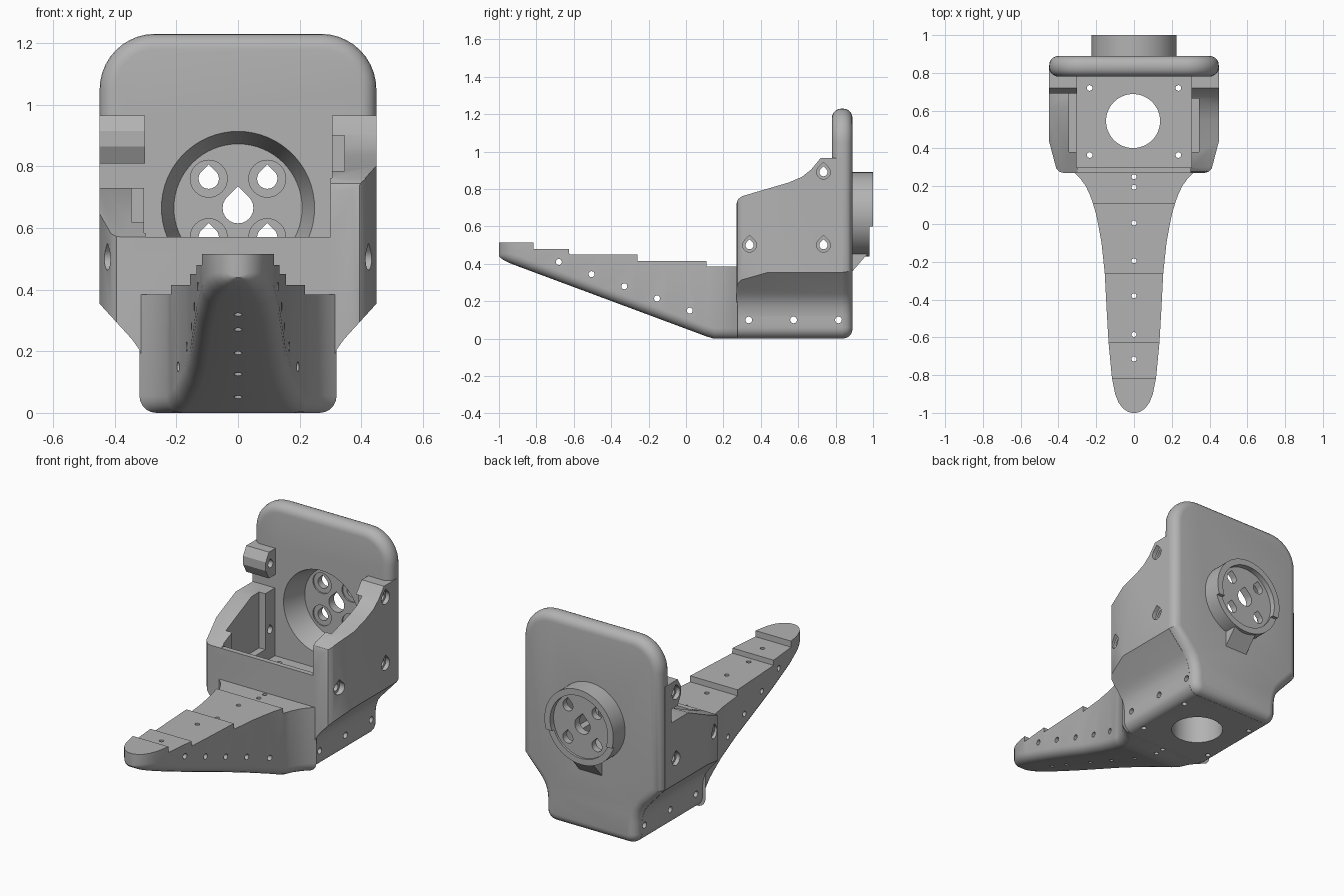
import bpy, bmesh, math
from mathutils import Vector

if "Cube" in bpy.data.objects:
    bpy.data.objects.remove(bpy.data.objects["Cube"])

grey = bpy.data.materials.new("plain_grey")
grey.diffuse_color = (0.45, 0.45, 0.45, 1)
grey.use_nodes = True
grey.node_tree.nodes["Principled BSDF"].inputs["Base Color"].default_value = grey.diffuse_color


def finish(name, bm):
    bmesh.ops.recalc_face_normals(bm, faces=bm.faces[:])
    me = bpy.data.meshes.new(name)
    bm.to_mesh(me)
    bm.free()
    me.materials.append(grey)
    ob = bpy.data.objects.new(name, me)
    bpy.context.collection.objects.link(ob)
    return ob


def place(axis, p, t):
    return {"X": (t, p[0], p[1]), "Y": (p[0], t, p[1]), "Z": (p[0], p[1], t)}[axis]


def prism(name, axis, pts, a, b, bevel=0, pts2=None):
    """Extrude an outline along an axis, optionally rounding both rims or tapering."""
    bm = bmesh.new()
    lo = [bm.verts.new(place(axis, p, a)) for p in pts]
    hi = [bm.verts.new(place(axis, p, b)) for p in (pts2 or pts)]
    caps = [bm.faces.new(lo), bm.faces.new(hi)]
    n = len(pts)
    for i in range(n):
        bm.faces.new((lo[i], lo[(i + 1) % n], hi[(i + 1) % n], hi[i]))
    bmesh.ops.recalc_face_normals(bm, faces=bm.faces[:])
    if bevel:
        edges = list({e for f in caps for e in f.edges})
        bmesh.ops.bevel(bm, geom=edges, offset=bevel, segments=5, profile=0.5,
                        affect='EDGES', clamp_overlap=False)
    return finish(name, bm)


def box(name, x0, x1, y0, y1, z0, z1):
    return prism(name, "Z", [(x0, y0), (x1, y0), (x1, y1), (x0, y1)], z0, z1)


def circle(u, v, r, n=32):
    return [(u + r * math.cos(2 * math.pi * i / n), v + r * math.sin(2 * math.pi * i / n))
            for i in range(n)]


def teardrop(u, v, r):
    arc = [math.radians(135 + 270 * i / 18) for i in range(19)]
    return [(u + r * math.cos(t), v + r * math.sin(t)) for t in arc] + [(u, v + r * 1.42)]


def arc(cx, cy, r, a0, a1, n=8):
    return [(cx + r * math.cos(math.radians(a0 + (a1 - a0) * i / n)),
             cy + r * math.sin(math.radians(a0 + (a1 - a0) * i / n))) for i in range(n + 1)]


def boolean(target, other, op='DIFFERENCE'):
    m = target.modifiers.new("cut", 'BOOLEAN')
    m.operation, m.solver, m.object = op, 'EXACT', other
    bpy.context.view_layer.objects.active = target
    bpy.ops.object.modifier_apply(modifier=m.name)
    bpy.data.objects.remove(other, do_unlink=True)


def mirrored(half):
    return half + [(-x, z) for x, z in reversed(half)]


# lower right outline shared by the housing and the back plate
flank = arc(0.24, 0.06, 0.06, -90, 0, 6) + [
    (0.30, 0.12), (0.306, 0.165), (0.32, 0.205), (0.345, 0.24), (0.45, 0.355)]

# housing: front outline crossed with the tapered plan
body = prism("housing", "Y", mirrored(flank + [(0.45, 0.965)]), 0.27, 0.84)
plan = mirrored([(0.37, 0.27), (0.395, 0.276), (0.412, 0.295), (0.45, 0.44), (0.45, 0.9)])
boolean(body, prism("plan", "Z", plan, -0.1, 1.2), 'INTERSECT')

# cavity, wall pockets and the low front wall
boolean(body, box("cavity", -0.305, 0.305, 0.30, 0.78, 0.33, 1.2))
for s in (-1, 1):
    x = sorted((s * 0.28, s * 0.345))
    boolean(body, box("pocket", x[0], x[1], 0.38, 0.69, 0.40, 0.90 if s > 0 else 1.2))
boolean(body, box("front_gap", -0.30, 0.30, 0.2, 0.5, 0.57, 1.2))

# sloping wall tops, tall on the right and low on the left
right_top = [(0.2, 0.70), (0.27, 0.72), (0.278, 0.745), (0.30, 0.762), (0.55, 0.835), (0.62, 0.865),
             (0.67, 0.905), (0.72, 0.966), (0.72, 1.2), (0.2, 1.2)]
left_top = [(0.2, 0.545), (0.27, 0.57), (0.62, 0.73), (0.78, 0.73), (0.78, 1.2), (0.2, 1.2)]
boolean(body, prism("right_slope", "X", right_top, 0.25, 0.6))
boolean(body, prism("left_slope", "X", left_top, -0.6, -0.25))

# clip block above the low wall
clip = [(0.69, 0.865), (0.69, 0.915), (0.72, 0.965), (0.80, 0.965), (0.80, 0.81), (0.72, 0.81)]
boolean(body, prism("clip", "X", clip, -0.45, -0.302), 'UNION')

# back plate with rounded rim
half = [(x * 0.998, z + 0.001) for x, z in flank] + arc(0.269, 1.05, 0.18, 0, 90, 10)
boolean(body, prism("plate", "Y", mirrored(half), 0.78, 0.89, 0.05), 'UNION')

# rear socket: drum, wedge-shaped skirt and sloped foot
socket = prism("socket", "Y", circle(0, 0.665, 0.225, 64), 0.85, 1.0)
boolean(socket, box("lip_trim", -0.4, 0.4, 0.98, 1.1, 0.3, 0.60))
boolean(socket, prism("skirt", "Y", [(-0.21, 0.60), (0.21, 0.60), (0.075, 0.46), (-0.075, 0.46)],
                      0.86, 0.979), 'UNION')
boolean(socket, prism("foot", "X", [(0.86, 0.36), (0.89, 0.36), (0.978, 0.462), (0.978, 0.60), (0.86, 0.60)],
                      -0.074, 0.074), 'UNION')
boolean(body, socket, 'UNION')
boolean(body, prism("cone", "Y", circle(0, 0.665, 0.25, 64), 0.775, 0.92,
                    pts2=circle(0, 0.665, 0.208, 64)))
boolean(body, prism("rear_dish", "Y", circle(0, 0.665, 0.188, 64), 0.967, 1.1))

# teardrop holes through the socket
boolean(body, prism("axle_hole", "Y", teardrop(0, 0.665, 0.05), 0.8, 1.1))
for x in (-0.095, 0.095):
    for z in (0.57, 0.76):
        boolean(body, prism("seat", "Y", circle(x, z, 0.06), 0.85, 0.928))
        boolean(body, prism("hole", "Y", teardrop(x, z, 0.033), 0.8, 1.1))

# teardrop side holes with wider outer seats
for s in (-1, 1):
    for y, z in ((0.34, 0.5), (0.735, 0.5), (0.735, 0.89)):
        a, b = sorted((s * 0.28, s * 0.5))
        boolean(body, prism("hole", "X", teardrop(y, z, 0.022), a, b))
        a, b = sorted((s * (0.40 if y < 0.5 else 0.425), s * 0.5))
        boolean(body, prism("seat", "X", teardrop(y, z, 0.037), a, b))

# floor opening, floor screw holes and base cross holes
boolean(body, prism("floor_opening", "Z", circle(-0.005, 0.545, 0.143, 48), -0.1, 0.5))
for x in (-0.235, 0.235):
    for y in (0.365, 0.72):
        boolean(body, prism("screw", "Z", circle(x, y, 0.015, 16), -0.1, 0.5))
for y in (0.335, 0.575, 0.815):
    boolean(body, prism("cross", "X", circle(y, 0.1, 0.018, 16), -0.5, 0.5))

# stepped toe, lofted from round-bottomed sections (y, half width, top)
stations = [(-1, 0.012, 0.515), (-0.993, 0.035, 0.515), (-0.975, 0.06, 0.515), (-0.945, 0.082, 0.515),
            (-0.90, 0.1, 0.515), (-0.815, 0.117, 0.515), (-0.814, 0.117, 0.48), (-0.625, 0.135, 0.48),
            (-0.624, 0.135, 0.45), (-0.45, 0.145, 0.45), (-0.26, 0.155, 0.45), (-0.259, 0.155, 0.415),
            (-0.1, 0.172, 0.415), (0, 0.19, 0.415), (0.06, 0.203, 0.415), (0.11, 0.218, 0.415),
            (0.111, 0.218, 0.385), (0.15, 0.232, 0.385), (0.2, 0.255, 0.385), (0.24, 0.284, 0.385),
            (0.262, 0.306, 0.385), (0.275, 0.32, 0.385)]


def toe_bottom(y):
    tip = max(0, -0.92 - y) / 0.08
    return max(0.0, 0.395 - (y + 0.92) * 0.372 + 0.015 * tip ** 3)


bm = bmesh.new()
rings = []
for y, w, top in stations:
    z = toe_bottom(y)
    r = min(0.055, w * 0.6)
    side = arc(w - r, z + r, r, -90, 0, 5) + [(w, top)]
    rings.append([bm.verts.new((x, y, h)) for x, h in mirrored(side)])
for a, b in zip(rings, rings[1:]):
    for i in range(len(a)):
        j = (i + 1) % len(a)
        bm.faces.new((a[i], a[j], b[j], b[i]))
bm.faces.new(rings[0])
bm.faces.new(rings[-1])
toe = finish("stepped_toe", bm)

# tendon holes across and down the toe
for i in range(5):
    boolean(toe, prism("cross", "X", circle(-0.68 + 0.175 * i, 0.41 - 0.065 * i, 0.016, 16), -0.5, 0.5))
for y in (0.25, 0.195, 0.005, -0.195, -0.38, -0.585, -0.715):
    boolean(toe, prism("drop", "Z", circle(0, y, 0.013, 16), -0.1, 0.7))

for ob in (body, toe):
    bpy.ops.object.select_all(action='DESELECT')
    ob.select_set(True)
    bpy.context.view_layer.objects.active = ob
    bpy.ops.object.shade_smooth_by_angle(angle=math.radians(28))
